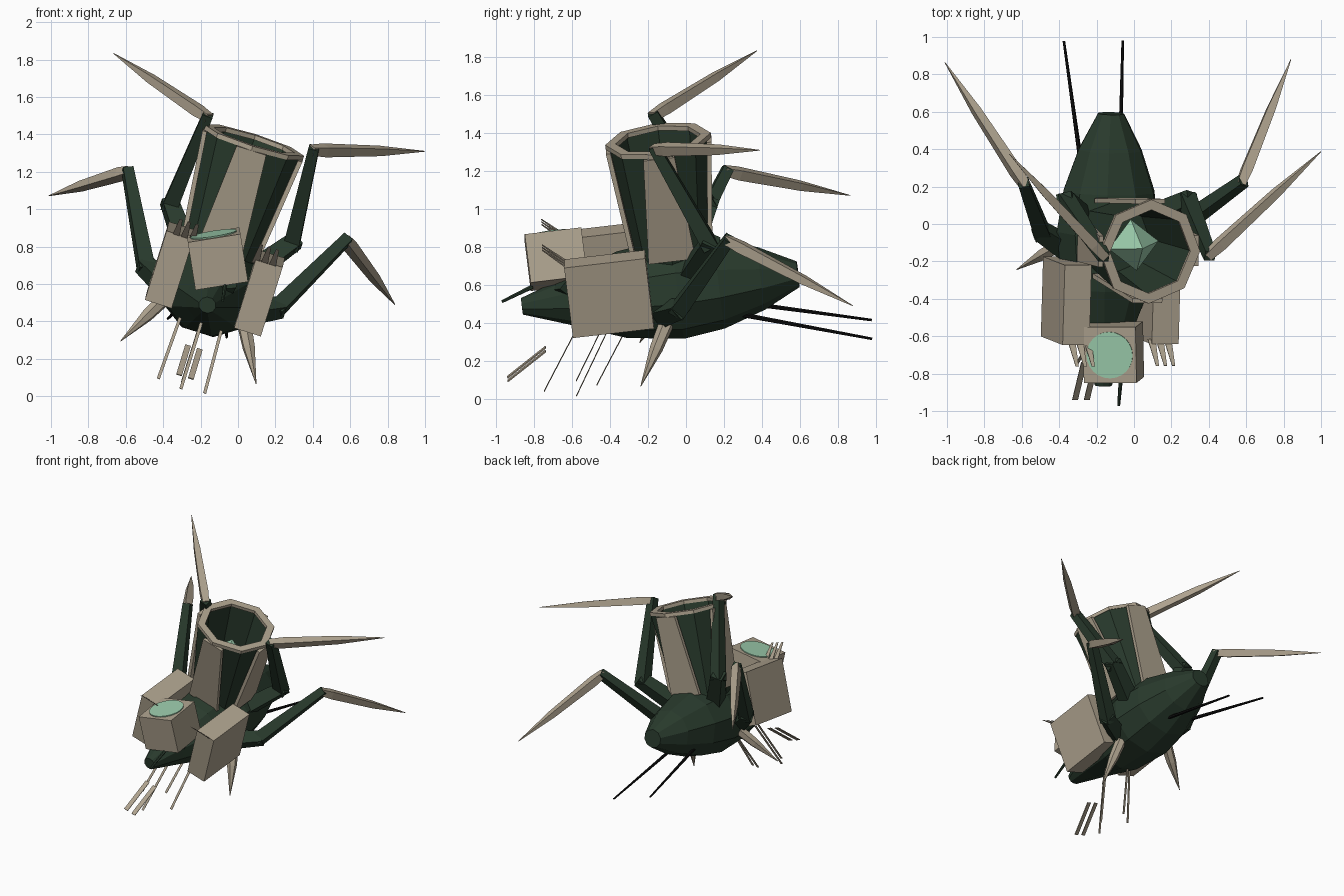
import bpy, bmesh, math
from mathutils import Matrix, Vector

if "Cube" in bpy.data.objects:
    bpy.data.objects.remove(bpy.data.objects["Cube"])


def material(name, col):
    m = bpy.data.materials.new(name)
    m.diffuse_color = (*col, 1)
    m.use_nodes = True
    m.node_tree.nodes["Principled BSDF"].inputs["Base Color"].default_value = m.diffuse_color
    return m


GREEN = material("dark green", (0.022, 0.043, 0.026))
TAN = material("sand tan", (0.42, 0.36, 0.27))
GLOW = material("pale green", (0.33, 0.6, 0.41))
BLACK = material("black", (0.004, 0.004, 0.004))

# Whole machine is tilted: local right, back and up directions plus hull centre
R, B, U = Vector((.954, .01, -.30)), Vector((.03, .993, .115)), Vector((.299, -.119, .947))
FRAME = Matrix((R, B, U)).transposed().to_4x4()
FRAME.translation = (-.14, -.02, .585)


def finish(name, bm, mat, matrix=FRAME):
    bmesh.ops.recalc_face_normals(bm, faces=bm.faces)
    me = bpy.data.meshes.new(name)
    bm.to_mesh(me)
    bm.free()
    me.materials.append(mat)
    ob = bpy.data.objects.new(name, me)
    bpy.context.collection.objects.link(ob)
    ob.matrix_world = matrix
    return ob


def loft(name, rings, mat, cap=True, matrix=FRAME):
    """Join rings of points with quads; cap ends, or close the loop."""
    bm = bmesh.new()
    vs = [[bm.verts.new(p) for p in ring] for ring in rings]
    n = len(vs[0])
    pairs = list(zip(vs, vs[1:])) + ([] if cap else [(vs[-1], vs[0])])
    for a, b in pairs:
        for i in range(n):
            j = (i + 1) % n
            bm.faces.new((a[i], a[j], b[j], b[i]))
    if cap:
        bm.faces.new(vs[0])
        bm.faces.new(vs[-1])
    return finish(name, bm, mat, matrix)


def circle(n, r, z=0, off=0):
    return [Vector((r * math.cos(off + math.tau * i / n),
                    r * math.sin(off + math.tau * i / n), z)) for i in range(n)]


def bar(name, p, q, stations, mat, n=4, flat=1.0):
    """Straight tapered bar from p to q; stations are (fraction, radius)."""
    p, q = Vector(p), Vector(q)
    d = q - p
    z = d.normalized()
    x = Vector((1, 0, 0))
    x = (x - z * x.dot(z)).normalized()
    y = z.cross(x)
    rings = [[p + d * t + x * v.x + y * v.y * flat
              for v in circle(n, r, 0, math.pi / n)] for t, r in stations]
    return loft(name, rings, mat)


def box(name, centre, size, mat, matrix=FRAME):
    bm = bmesh.new()
    bmesh.ops.create_cube(bm, size=1, matrix=Matrix.Translation(centre) @ Matrix.Diagonal((*size, 1)))
    return finish(name, bm, mat, matrix)


# Hull: spindle running front to back
hull = [(-.85, .045), (-.62, .125), (-.32, .235), (-.02, .275), (.2, .245), (.42, .17), (.615, .07)]
loft("hull", [[Vector((v.x * 1.04, y, v.y * .97)) for v in circle(10, r)] for y, r in hull], GREEN)

# Tower: hollow eight-sided funnel, tan rim and side plates
TOWER = FRAME @ Matrix.Translation((-.02, -.03, 0))
loft("tower", [circle(8, r, z) for r, z in [(.20, .16), (.275, .80), (.235, .80), (.17, .25)]],
     GREEN, cap=False, matrix=TOWER)
loft("tower_floor", [circle(8, .18, .2), circle(8, .18, .27)], GREEN, matrix=TOWER)
loft("tower_rim", [circle(8, r, z) for r, z in [(.28, .80), (.28, .825), (.225, .825), (.225, .80)]],
     TAN, cap=False, matrix=TOWER)
for k, side in enumerate(("right", "back", "left", "front")):
    rings = [[Vector((d, w, z)) for d, w in
              ((rad, -half), (rad, half), (rad - .025, half), (rad - .025, -half))]
             for z, rad, half in ((.21, .215, .125), (.80, .28, .083))]
    loft(side + "_tower_plate", rings, TAN, matrix=TOWER @ Matrix.Rotation(k * math.pi / 2, 4, 'Z'))

# Crystal inside the tower
bm = bmesh.new()
tips = [bm.verts.new((0, 0, z)) for z in (.37, .69)]
belt = [bm.verts.new(v) for v in circle(4, .14, .53, .15)]
for i in range(4):
    for t in tips:
        bm.faces.new((belt[i], belt[(i + 1) % 4], t))
finish("crystal", bm, GLOW, TOWER)

# Mirrored parts: legs, shoulder pods, spikes, rods
for s, side in ((1, "right"), (-1, "left")):
    def m(x, y, z):
        return (s * x, y, z)
    legs = {"lower": [(.2, -.12, -.07), (.37, -.02, 0), (.61, .29, .42), (.97, .91, .095)],
            "upper": [(.18, .06, .13), (.34, .18, .33), (.298, -.042, .87), (.873, .52, .978)]}
    for kind, pts in legs.items():
        a, b, c, d = [m(*p) for p in pts]
        nm = f"{side}_{kind}_leg"
        bar(nm + "_root", a, b, [(0, .075), (1.12, .06)], GREEN)
        bar(nm + "_shaft", b, c, [(-.04, .06), (1.03, .04)], GREEN)
        bar(nm + "_claw", c, d, [(-.02, .032), (.1, .04), (.6, .03), (1, .002)], TAN)
    box(side + "_pod", m(.25, -.38, .09), (.15, .43, .39), TAN)
    for i in range(3):
        x = .18 + i * .045
        bar(f"{side}_pod_fin_{i}", m(x, -.57, .26), m(x, -.70, .38), [(0, .03), (1, .012)], TAN, flat=.15)
    bar(side + "_belly_spike", m(.22, -.1, -.12), m(.38, -.27, -.395),
        [(0, .04), (.4, .035), (1, .002)], TAN, n=6)
    bar(side + "_belly_rod", m(.115, -.42, -.16), m(.13, -.62, -.485), [(0, .012), (1, .012)], TAN, flat=.2)
    bar(side + "_front_strip", m(.033, -.755, -.25), m(.033, -.973, -.39), [(0, .022), (1, .022)], TAN, flat=.2)
    bar(side + "_tail_rod", m(.1, .22, -.13), m(.165, .965, -.35), [(0, .014), (1, .007)], BLACK, n=6)

# Centre belly rods
for i, (y0, y1) in enumerate(((-.56, -.79), (-.28, -.511))):
    bar(f"centre_belly_rod_{i}", (0, y0, -.13), (0, y1, -.48), [(0, .012), (1, .012)], TAN, flat=.2)

# Sensor head: box turned against the hull, round lens on top, thin probe
HEAD = (Matrix.Translation((-.11, -.685, .735)) @ Matrix.Rotation(math.radians(-9), 4, 'Y')
        @ Matrix.Rotation(math.radians(7), 4, 'X'))
box("head", (0, 0, 0), (.285, .30, .26), TAN, HEAD)
loft("head_lens", [circle(24, .125, .125), circle(24, .125, .137)], GLOW, matrix=HEAD)
bar("head_neck", (.03, -.5, .02), (.06, -.62, .14), [(0, .08), (1, .07)], GREEN, n=6)
bar("head_probe", (.06, -.78, .12), (.07, -.95, .06), [(0, .012), (1, .008)], GREEN, n=6)
